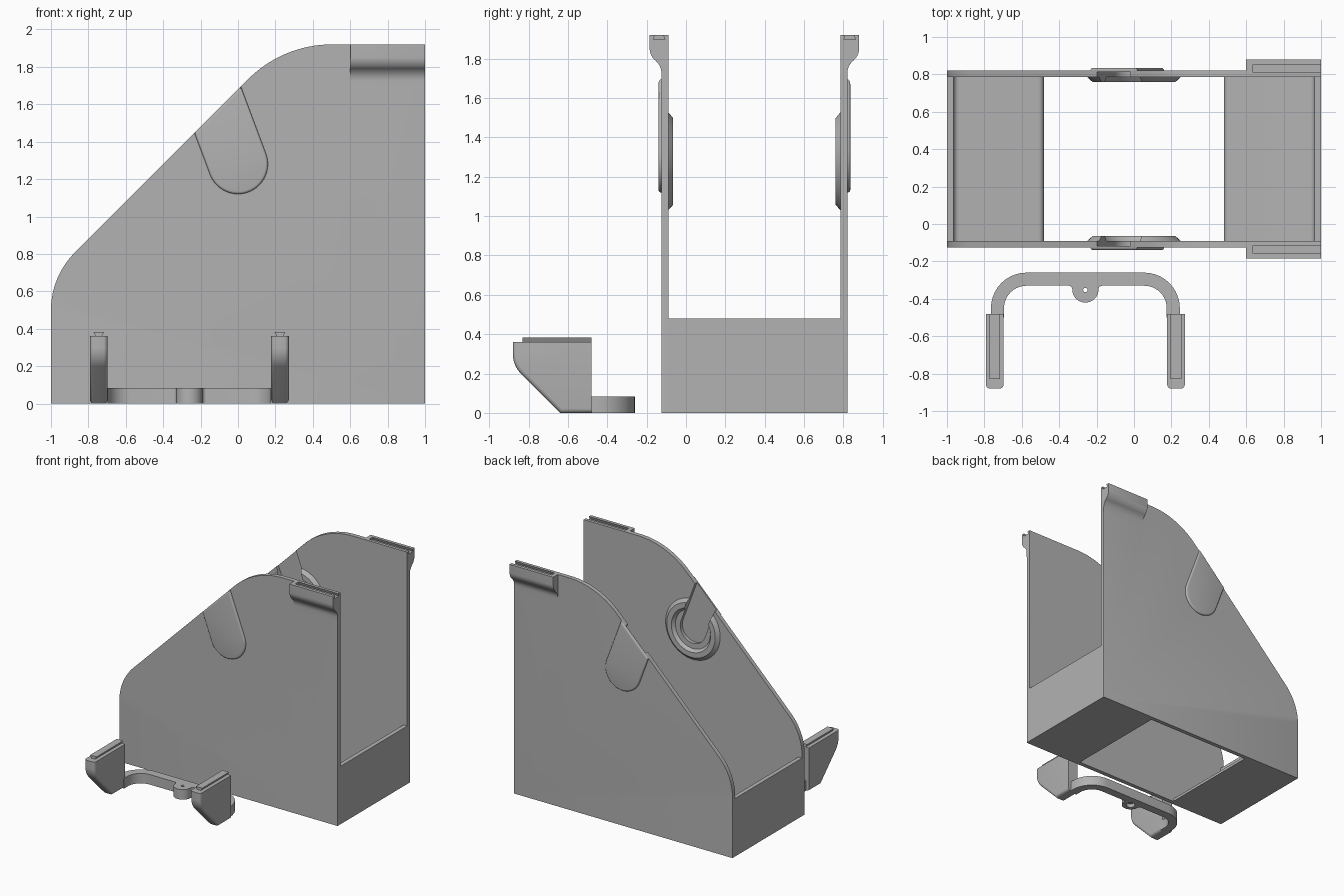
import bpy, bmesh, math
from mathutils import Matrix, Vector

if "Cube" in bpy.data.objects:
    bpy.data.objects.remove(bpy.data.objects["Cube"])

GREY = (0.45, 0.45, 0.45, 1)
grey = bpy.data.materials.new("plain grey")
grey.use_nodes = True
grey.diffuse_color = GREY
grey.node_tree.nodes["Principled BSDF"].inputs["Base Color"].default_value = GREY

MID_Y = 0.3475      # mirror plane between the two side plates
AXES = {"x": lambda a, b, d: (d, a, b),
        "y": lambda a, b, d: (a, d, b),
        "z": lambda a, b, d: (a, b, d)}


def rounded(corners, steps=10):
    """Outline from (a, b, radius) corners."""
    out = []
    for i, (a, b, r) in enumerate(corners):
        p = Vector((a, b))
        if not r:
            out.append(p)
            continue
        u = (Vector(corners[i - 1][:2]) - p).normalized()
        v = (Vector(corners[(i + 1) % len(corners)][:2]) - p).normalized()
        half = u.angle(v) / 2
        centre = p + (u + v).normalized() * r / math.sin(half)
        t = r / math.tan(half)
        start, end = p + u * t - centre, p + v * t - centre
        sweep = start.angle(end)
        for k in range(steps + 1):
            f = k / steps
            out.append(centre + (start * math.sin((1 - f) * sweep)
                                 + end * math.sin(f * sweep)) / math.sin(sweep))
    return out


def circle(a, b, r, n=32):
    return [(a + r * math.cos(math.tau * k / n), b + r * math.sin(math.tau * k / n))
            for k in range(n)]


def finish(name, bm):
    bmesh.ops.recalc_face_normals(bm, faces=bm.faces)
    mesh = bpy.data.meshes.new(name)
    bm.to_mesh(mesh)
    bm.free()
    mesh.materials.append(grey)
    obj = bpy.data.objects.new(name, mesh)
    bpy.context.collection.objects.link(obj)
    return obj


def prism(name, outline, axis, lo, hi, bevel=0, rule=None):
    """Extrude an outline along an axis, bevelling the edges that pass the rule."""
    bm = bmesh.new()
    ends = [[bm.verts.new(AXES[axis](p[0], p[1], d)) for p in outline] for d in (lo, hi)]
    n = len(outline)
    for ring in ends:
        bm.faces.new(ring)
    for i in range(n):
        j = (i + 1) % n
        bm.faces.new((ends[0][i], ends[0][j], ends[1][j], ends[1][i]))
    bmesh.ops.recalc_face_normals(bm, faces=bm.faces)
    if bevel:
        edges = [e for e in bm.edges if rule(e.verts[0].co, e.verts[1].co)]
        bmesh.ops.bevel(bm, geom=edges, offset=bevel, segments=4, profile=0.5,
                        affect="EDGES", clamp_overlap=True)
    return finish(name, bm)


def combine(obj, other, operation):
    mod = obj.modifiers.new("join", "BOOLEAN")
    mod.operation, mod.solver, mod.object = operation, "EXACT", other
    bpy.context.view_layer.objects.active = obj
    bpy.ops.object.modifier_apply(modifier=mod.name)
    bpy.data.objects.remove(other)


def smooth(obj):
    obj.data.shade_smooth()
    obj.data.set_sharp_from_angle(angle=math.radians(32))


def mirrored(obj, name, normal, point):
    """Copy an object reflected in a plane."""
    n = Vector(normal)
    flip = (Matrix.Translation(n * 2 * point)
            @ Matrix.Scale(-1, 4, n))
    mesh = obj.data.copy()
    mesh.transform(flip)
    mesh.flip_normals()
    copy = bpy.data.objects.new(name, mesh)
    bpy.context.collection.objects.link(copy)
    return copy


# Side plate
outline = rounded([(-1, 0, 0), (1, 0, 0), (1, 1.92, 0), (0.24, 1.92, 0.63), (-1, 0.68, 0.435)], 16)
plate = prism("front_side_plate", outline, "y", -0.125, -0.09, 0.015,
              lambda p, q: p.y < -0.12 and q.y < -0.12 and abs(p.x + q.x) > 1.999)

# Thickened rail at the top of the plate
rail_profile = rounded([(-0.09, 1.92, 0), (-0.185, 1.92, 0), (-0.185, 1.81, 0.08),
                        (-0.125, 1.77, 0.08), (-0.125, 1.69, 0), (-0.09, 1.69, 0)], 6)
rail = prism("rail", rail_profile, "x", 0.6, 1, 0.02,
             lambda p, q: p.x == q.x and p.y < -0.18 and q.y < -0.18 and abs(p.z - q.z) > 0.05)
combine(plate, rail, "UNION")

# Leaning U shape that ends on the sloping edge or runs past it
PIVOT_Z, LEAN = 1.28, math.radians(20.5)
ACROSS = Vector((math.cos(LEAN), math.sin(LEAN)))
ALONG = Vector((-math.sin(LEAN), math.cos(LEAN)))


def u_shape(r, extra=0):
    pivot = Vector((0, PIVOT_Z))
    pts = []
    for k in range(25):
        t = math.pi + math.pi * k / 24
        pts.append(pivot + ACROSS * r * math.cos(t) + ALONG * r * math.sin(t))
    for side in (1, -1):
        base = pivot + ACROSS * r * side
        s = (base.x + 1.68 - base.y) / (ALONG.y - ALONG.x) + extra
        pts.append(base + ALONG * s)
    return pts


# Raised outer pad
pad = prism("pad", u_shape(0.16), "y", -0.14, -0.11, 0.014,
            lambda p, q: p.y < -0.139 and q.y < -0.139)
combine(plate, pad, "UNION")

# Inner ring around the pivot
bm = bmesh.new()
section = [(0.25, -0.1), (0.25, -0.09), (0.222, -0.065), (0.18, -0.065), (0.16, -0.09), (0.16, -0.1)]
loops = [[bm.verts.new((a, y, b)) for a, b in circle(0, PIVOT_Z, r, 48)] for r, y in section]
for i, loop in enumerate(loops):
    after = loops[(i + 1) % len(loops)]
    for k in range(48):
        m = (k + 1) % 48
        bm.faces.new((loop[k], loop[m], after[m], after[k]))
combine(plate, finish("ring", bm), "UNION")

# Slot for the pivot and dovetail groove in the rail
combine(plate, prism("slot", u_shape(0.116, 0.2), "y", -0.118, -0.03), "DIFFERENCE")
groove = [(-0.155, 1.93), (-0.119, 1.93), (-0.107, 1.897), (-0.167, 1.897)]
combine(plate, prism("groove", groove, "x", 0.635, 1.1), "DIFFERENCE")
smooth(plate)
mirrored(plate, "back_side_plate", (0, 1, 0), MID_Y)

# End walls with their floor lips
lip = rounded([(-1, 0, 0), (-0.48, 0, 0), (-0.485, 0.04, 0.03), (-0.965, 0.04, 0.03),
               (-0.965, 0.48, 0), (-1, 0.48, 0)], 6)
wall = prism("right_end_tray", lip, "y", -0.1, 2 * MID_Y + 0.1)
smooth(wall)
mirrored(wall, "left_end_tray", (1, 0, 0), 0)

# Bracket yoke with a screw tab
BX = -0.26
half = [(-0.07, -0.42, 0.0695), (-0.07, -0.33, 0.02), (-0.435, -0.33, 0.12),
        (-0.435, -0.5, 0), (-0.505, -0.5, 0), (-0.505, -0.26, 0.19)]
corners = half + [(-x, y, r) for x, y, r in reversed(half)]
yoke = prism("bracket_yoke", [(p.x + BX, p.y) for p in rounded(corners)], "z", 0, 0.083)
combine(yoke, prism("hole", circle(BX, -0.353, 0.012, 16), "z", -0.1, 0.2), "DIFFERENCE")
combine(yoke, prism("counterbore", circle(BX, -0.353, 0.035, 24), "z", -0.1, 0.03), "DIFFERENCE")
smooth(yoke)

# Bracket arms with dovetail tongues
arm_profile = rounded([(-0.48, 0, 0), (-0.64, 0, 0), (-0.88, 0.24, 0.145),
                       (-0.88, 0.36, 0), (-0.48, 0.36, 0)])


def arm_edge(p, q):
    top = min(p.z, q.z) > 0.35
    back = max(p.y, q.y) > -0.481 and abs(p.y - q.y) < 0.01
    return p.x == q.x and not top and not back


arm = prism("right_bracket_arm", arm_profile, "x", BX - 0.532, BX - 0.437, 0.022, arm_edge)
c = BX - 0.4845
tongue = [(c - 0.014, 0.355), (c + 0.014, 0.355), (c + 0.029, 0.383), (c - 0.029, 0.383)]
tongue = prism("right_tongue", tongue, "y", -0.83, -0.48)
for part in (arm, tongue):
    smooth(part)
    mirrored(part, part.name.replace("right", "left"), (1, 0, 0), BX)
